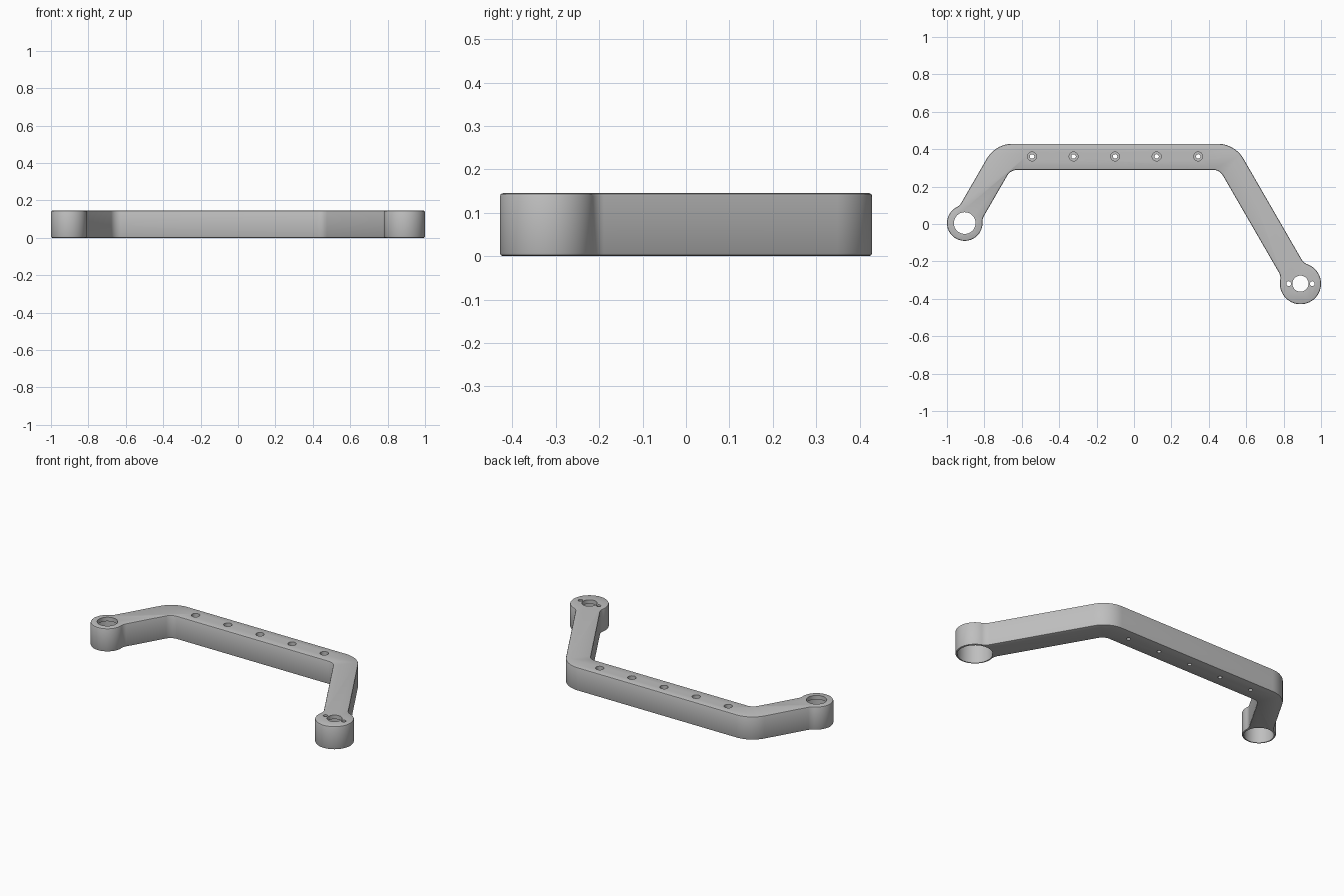
import bpy, bmesh
from math import sin, cos, tan, atan2, sqrt, pi, radians
from mathutils import Vector

cube = bpy.data.objects.get("Cube")
if cube:
    bpy.data.objects.remove(cube, do_unlink=True)

HEIGHT = 0.145
HALF_W = 0.07          # half width of the bar and arms
BAR_Y = 0.359
LIP = 0.025            # plate left above each eye bore
EDGE = 0.007
SMALL_EYE, SMALL_R = Vector((-0.905, 0.005)), 0.095
LARGE_EYE, LARGE_R = Vector((0.89, -0.319)), 0.11

grey = bpy.data.materials.new("plain grey")
grey.use_nodes = True
colour = (0.52, 0.52, 0.52, 1)
grey.diffuse_color = colour
grey.node_tree.nodes["Principled BSDF"].inputs["Base Color"].default_value = colour


def arc(centre, r, start, end, n):
    return [centre + r * Vector((cos(t), sin(t)))
            for t in (start + (end - start) * i / n for i in range(n + 1))]


def eye_outline(c, r, heading, f=0.06):
    """Round end with concave fillets running into its arm."""
    side = HALF_W + f
    along = sqrt((r + f) ** 2 - side ** 2)
    th = atan2(side, along)
    u = Vector((cos(heading), sin(heading)))
    n = Vector((-u.y, u.x))
    return (arc(c + along * u + side * n, f, heading - pi / 2, heading + th - pi, 8)
            + arc(c, r, heading + th, heading + 2 * pi - th, 56)[1:-1]
            + arc(c + along * u - side * n, f, heading + pi - th, heading + pi / 2, 8))


def bend(x, face, r, sign, start, end):
    """Rounded corner between the bar and an arm; face is +1 outer, -1 inner."""
    corner = x + sign * face * HALF_W * tan(pi / 6)
    centre = Vector((corner - sign * r * tan(pi / 6), BAR_Y + face * HALF_W - r))
    return arc(centre, r, radians(start), radians(end), 12)


def new_object(name, bm):
    bmesh.ops.recalc_face_normals(bm, faces=bm.faces)
    mesh = bpy.data.meshes.new(name)
    bm.to_mesh(mesh)
    bm.free()
    mesh.materials.append(grey)
    obj = bpy.data.objects.new(name, mesh)
    bpy.context.collection.objects.link(obj)
    return obj


def add_hole(bm, x, y, profile, n=48):
    """Stepped round cutter from (radius, z) pairs, bottom to top."""
    rings = [[bm.verts.new((x + r * cos(2 * pi * i / n), y + r * sin(2 * pi * i / n), z))
              for i in range(n)] for r, z in profile]
    for a, b in zip(rings, rings[1:]):
        for i in range(n):
            j = (i + 1) % n
            bm.faces.new((a[i], a[j], b[j], b[i]))
    bm.faces.new(rings[0][::-1])
    bm.faces.new(rings[-1])


# Bar and two arms with round ends, one extruded outline
left_x = SMALL_EYE.x + (BAR_Y - SMALL_EYE.y) / tan(pi / 3)
right_x = LARGE_EYE.x - (BAR_Y - LARGE_EYE.y) / tan(pi / 3)
outline = (eye_outline(SMALL_EYE, SMALL_R, pi / 3)
           + bend(left_x, -1, 0.06, -1, 150, 90)
           + bend(right_x, -1, 0.06, 1, 90, 30)
           + eye_outline(LARGE_EYE, LARGE_R, 2 * pi / 3)
           + bend(right_x, 1, 0.16, 1, 30, 90)
           + bend(left_x, 1, 0.16, -1, 90, 150))
bm = bmesh.new()
base = bm.faces.new([bm.verts.new((p.x, p.y, 0)) for p in outline])
top = bmesh.ops.extrude_face_region(bm, geom=[base], use_keep_orig=True)["geom"]
bmesh.ops.translate(bm, vec=(0, 0, HEIGHT),
                    verts=[v for v in top if isinstance(v, bmesh.types.BMVert)])
bmesh.ops.recalc_face_normals(bm, faces=bm.faces)
rims = [e for e in bm.edges if abs(e.verts[0].co.z - e.verts[1].co.z) < 1e-6]
bmesh.ops.bevel(bm, geom=rims, offset=EDGE, segments=2, profile=0.5, affect='EDGES')
bracket = new_object("bracket", bm)

# Stepped holes: wide bores from below in the eyes, counterbored bolt holes
bm = bmesh.new()
for c, r, hole in ((SMALL_EYE, SMALL_R, 0.058), (LARGE_EYE, LARGE_R, 0.043)):
    add_hole(bm, c.x, c.y, [(r - 0.011, -0.1), (r - 0.011, HEIGHT - LIP),
                            (hole, HEIGHT - LIP), (hole, HEIGHT + 0.1)])
for i in range(-2, 3):
    add_hole(bm, -0.101 + 0.222 * i, BAR_Y + 0.002,
             [(0.012, -0.1), (0.012, 0.08), (0.024, 0.08), (0.024, HEIGHT + 0.1)], 32)
bores = new_object("bore_cutter", bm)

# Pin holes either side of the large eye
bm = bmesh.new()
for s in (-1, 1):
    add_hole(bm, LARGE_EYE.x + s * 0.063, LARGE_EYE.y,
             [(0.013, HEIGHT - 2 * LIP), (0.013, HEIGHT + 0.1)], 24)
pins = new_object("pin_cutter", bm)

bpy.ops.object.select_all(action='DESELECT')
bpy.context.view_layer.objects.active = bracket
bracket.select_set(True)
for cutter in (bores, pins):
    cutter.hide_render = True
    mod = bracket.modifiers.new(cutter.name, 'BOOLEAN')
    mod.operation = 'DIFFERENCE'
    mod.solver = 'EXACT'
    mod.object = cutter
    bpy.ops.object.modifier_apply(modifier=mod.name)
    bpy.data.objects.remove(cutter, do_unlink=True)

bpy.ops.object.shade_smooth_by_angle(angle=radians(30))
